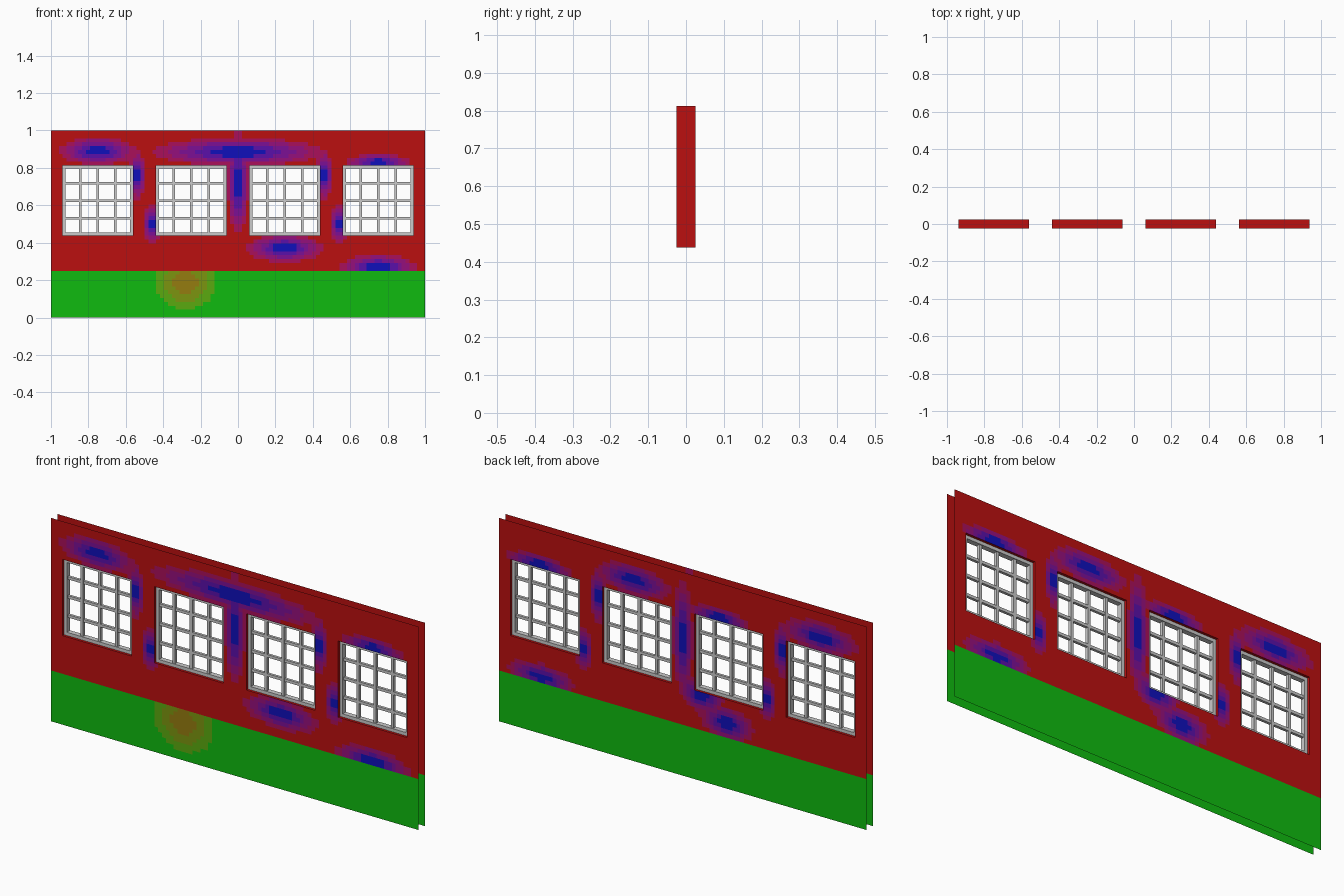
import bpy, bmesh, math

if "Cube" in bpy.data.objects:
    bpy.data.objects.remove(bpy.data.objects["Cube"])

HALF = 0.025                 # half thickness of the wall
N = 48                       # wall cells per unit
WINDOWS = [-0.75, -0.25, 0.25, 0.75]
WIN_Z, WIN_R = 0.625, 0.1875 # window centre height and half size
RED, GREEN, BLUE = (0.5, 0.005, 0.005), (0.005, 0.5, 0.005), (0.005, 0.005, 0.5)
LEVELS = 5

# Painted blue patches: x, z, half width, half height
FRONT_BLUE = [(-0.75, 0.89, 0.22, 0.08), (0, 0.885, 0.5, 0.08), (0, 0.72, 0.06, 0.3),
              (0.25, 0.37, 0.22, 0.08), (0.75, 0.27, 0.22, 0.07), (0.75, 0.83, 0.18, 0.05),
              (-0.54, 0.76, 0.05, 0.14), (0.46, 0.76, 0.05, 0.14),
              (-0.46, 0.5, 0.05, 0.12), (0.54, 0.5, 0.05, 0.12)]
BACK_BLUE = [(0.77, 0.28, 0.2, 0.07), (0.78, 0.83, 0.2, 0.05), (0.54, 0.48, 0.05, 0.12),
             (0.46, 0.76, 0.05, 0.14), (0.27, 0.89, 0.22, 0.08), (0, 0.68, 0.06, 0.3),
             (-0.1, 0.42, 0.13, 0.09), (-0.24, 0.32, 0.16, 0.09), (-0.2, 0.83, 0.18, 0.05),
             (-0.46, 0.5, 0.05, 0.12), (-0.54, 0.76, 0.05, 0.14), (-0.75, 0.88, 0.22, 0.08)]
FRONT_RUST = [(-0.28, 0.19, 0.19, 0.17)]


def material(name, a, b, t):
    m = bpy.data.materials.new(name)
    m.diffuse_color = tuple(p + (q - p) * t for p, q in zip(a, b)) + (1,)
    m.use_nodes = True
    m.node_tree.nodes["Principled BSDF"].inputs["Base Color"].default_value = m.diffuse_color
    return m


red_to_blue = [material(f"red_blue_{i}", RED, BLUE, i / LEVELS) for i in range(LEVELS + 1)]
green_to_red = [material(f"green_red_{i}", GREEN, RED, i / LEVELS) for i in range(4)]
PAINTS = red_to_blue + green_to_red


def strength(x, z, patches):
    return max([0] + [min(1, 1.3 * (1 - math.hypot((x - px) / w, (z - pz) / h)))
                      for px, pz, w, h in patches])


def make_object(name, bm, mats=()):
    me = bpy.data.meshes.new(name)
    bm.to_mesh(me)
    bm.free()
    for m in mats:
        me.materials.append(m)
    ob = bpy.data.objects.new(name, me)
    bpy.context.collection.objects.link(ob)
    return ob


def wall_skin(name, y, blue, rust):
    """Thin wall sheet with window holes, painted cell by cell."""
    bm = bmesh.new()
    grid = [[bm.verts.new((i / N - 1, y, k / N)) for k in range(N + 1)]
            for i in range(2 * N + 1)]
    for i in range(2 * N):
        for k in range(N):
            x, z = (i + 0.5) / N - 1, (k + 0.5) / N
            if abs(z - WIN_Z) < WIN_R and any(abs(x - w) < WIN_R for w in WINDOWS):
                continue
            corners = [grid[i][k], grid[i + 1][k], grid[i + 1][k + 1], grid[i][k + 1]]
            f = bm.faces.new(corners if y < 0 else corners[::-1])
            if z > 0.25:
                f.material_index = round(strength(x, z, blue) * LEVELS)
            else:
                f.material_index = LEVELS + 1 + round(strength(x, z, rust) * 3)
    bmesh.ops.delete(bm, geom=[v for v in bm.verts if not v.link_faces], context='VERTS')
    make_object(name, bm, PAINTS)


wall_skin("front_wall", -HALF, FRONT_BLUE, FRONT_RUST)
wall_skin("back_wall", HALF, BACK_BLUE, [])


def window_reveal(cx):
    """Red lining joining the two skins around one opening."""
    bm = bmesh.new()
    loop = [(-1, -1), (1, -1), (1, 1), (-1, 1)]
    a, b = [[bm.verts.new((cx + sx * WIN_R, y, WIN_Z + sz * WIN_R)) for sx, sz in loop]
            for y in (-HALF, HALF)]
    for i in range(4):
        j = (i + 1) % 4
        bm.faces.new((a[i], b[i], b[j], a[j]))
    make_object("window_reveal", bm, [red_to_blue[0]])


def add_box(bm, x, z, sx, sy, sz):
    vs = bmesh.ops.create_cube(bm, size=1)["verts"]
    bmesh.ops.scale(bm, vec=(sx, sy, sz), verts=vs)
    bmesh.ops.translate(bm, vec=(x, 0, z), verts=vs)


def window_frame(cx):
    """Grey border and a four by four grid of glazing bars."""
    bm = bmesh.new()
    t, size = 0.016, 2 * WIN_R
    edge = WIN_R - t / 2
    for s in (-1, 1):
        add_box(bm, cx + s * edge, WIN_Z, t, 0.025, size)
        add_box(bm, cx, WIN_Z + s * edge, size - 2 * t, 0.025, t)
    for i in (-1, 0, 1):
        d = i * size / 4
        add_box(bm, cx + d, WIN_Z, 0.014, 0.016, size - 2 * t)
        add_box(bm, cx, WIN_Z + d, size - 2 * t, 0.013, 0.014)
    make_object("window_frame", bm)


for cx in WINDOWS:
    window_reveal(cx)
    window_frame(cx)
